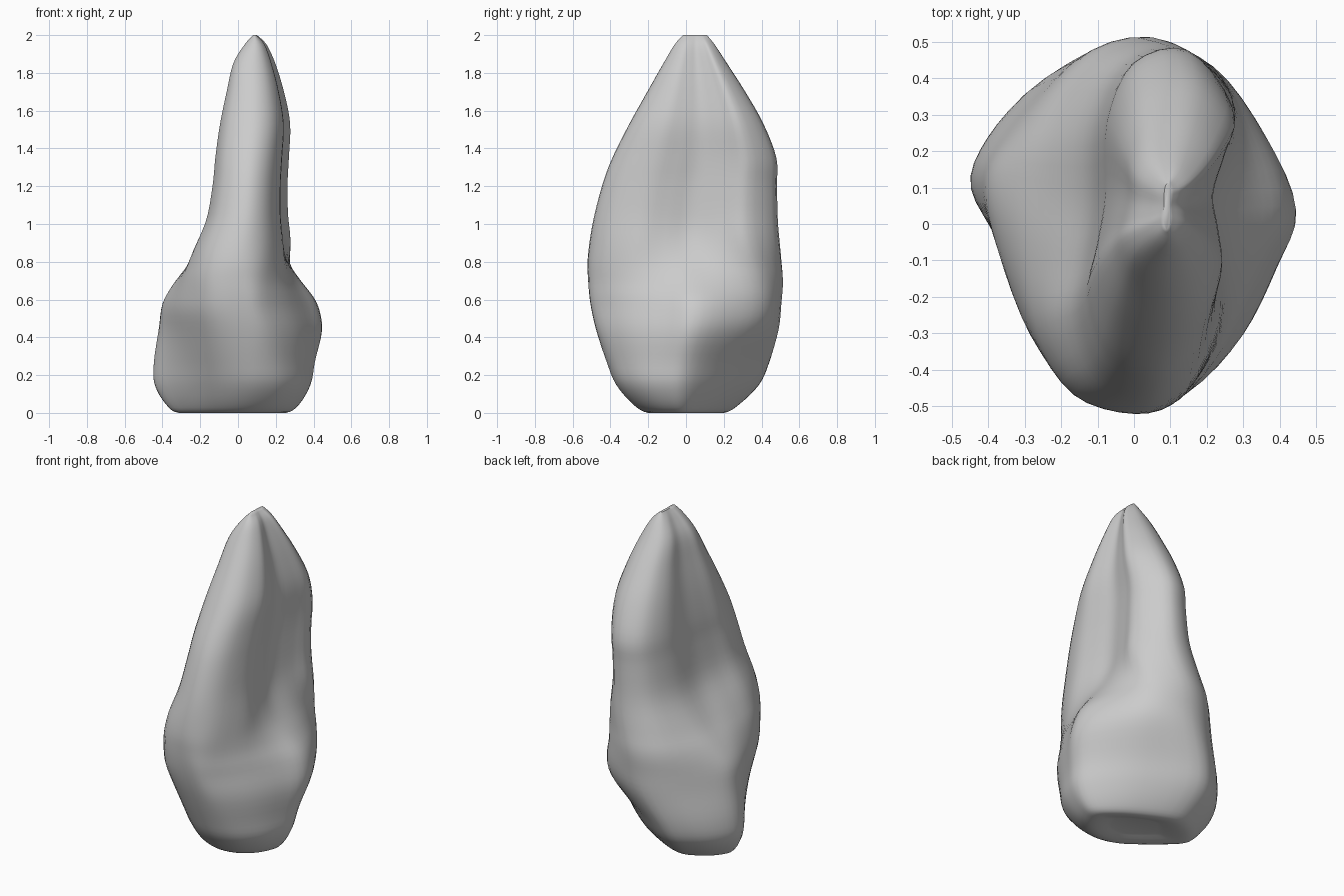
import bpy, bmesh, math

if "Cube" in bpy.data.objects:
    bpy.data.objects.remove(bpy.data.objects["Cube"])

# Outline per height: z, left x, right x, front y, back y
LEVELS = [
    (0.015, -0.15, 0.13, -0.10, 0.10),
    (0.00, -0.31, 0.25, -0.20, 0.20),
    (0.045, -0.38, 0.32, -0.28, 0.28),
    (0.15, -0.44, 0.38, -0.37, 0.385),
    (0.27, -0.445, 0.405, -0.42, 0.44),
    (0.44, -0.42, 0.445, -0.475, 0.49),
    (0.58, -0.40, 0.42, -0.505, 0.505),
    (0.70, -0.35, 0.36, -0.518, 0.513),
    (0.82, -0.275, 0.31, -0.52, 0.50),
    (1.00, -0.175, 0.265, -0.495, 0.48),
    (1.20, -0.135, 0.258, -0.445, 0.475),
    (1.35, -0.12, 0.265, -0.39, 0.472),
    (1.53, -0.095, 0.272, -0.30, 0.405),
    (1.70, -0.06, 0.24, -0.205, 0.31),
    (1.85, -0.025, 0.195, -0.12, 0.215),
    (1.95, 0.035, 0.15, -0.06, 0.15),
    (2.00, 0.08, 0.10, -0.015, 0.11),
]
# Unit cross-sections: slanted biting edge, diamond-like crown, grooved flattened root
BLADE = [(1, -.08), (.78, .25), (.38, .62), (-.25, 1), (-.62, .87), (-.9, .56), (-1, .22),
         (-.76, -.16), (-.42, -.55), (-.1, -.86), (.25, -1), (.58, -.92), (.82, -.68), (.96, -.38)]
CROWN = [(1, .1), (.82, .5), (.5, .86), (0, 1), (-.45, .87), (-.87, .46), (-1, .2),
         (-.92, -.16), (-.72, -.6), (-.4, -.92), (0, -1), (.28, -.95), (.6, -.65), (.85, -.22)]
ROOT = [(.7, .08), (.88, .4), (1, .68), (.4, 1), (-.36, .92), (-.74, .56), (-.76, .12),
        (-.88, -.2), (-1, -.5), (-.72, -.86), (-.05, -1), (.5, -.86), (.82, -.5), (.78, -.2)]
STEPS = 4


def spline(points, closed):
    """Smooth curve through points of any dimension."""
    n, out = len(points), []
    pick = lambda i: points[i % n] if closed else points[max(0, min(n - 1, i))]
    for i in range(n if closed else n - 1):
        quad = [pick(i + k) for k in (-1, 0, 1, 2)]
        for s in range(STEPS):
            t = s / STEPS
            out.append(tuple(0.5 * (2 * b + (c - a) * t + (2 * a - 5 * b + 4 * c - d) * t * t
                                    + (3 * b - a - 3 * c + d) * t ** 3)
                             for a, b, c, d in zip(*quad)))
    if not closed:
        out.append(points[-1])
    return out


def ease(z, start, end):
    w = max(0, min(1, (z - start) / (end - start)))
    return w * w * (3 - 2 * w)


sections = [spline(s, True) for s in (BLADE, CROWN, ROOT)]
bm = bmesh.new()
rings = []

# Loft the biting edge into the crown and then the root
for z, xl, xr, yf, yb in spline(LEVELS, False):
    w1, w2 = ease(z, 0.1, 0.6), ease(z, 0.55, 1.0)
    ring = []
    for blade, crown, root in zip(*sections):
        u, v = [b + (c - b) * w1 + (r - c) * w2 for b, c, r in zip(blade, crown, root)]
        x = (xl + xr) / 2 + u * (xr - xl) / 2
        y = (yf + yb) / 2 + v * (yb - yf) / 2
        ring.append(bm.verts.new((x, y, max(0, z))))
    rings.append(ring)

n = len(rings[0])
for low, high in zip(rings, rings[1:]):
    for i in range(n):
        j = (i + 1) % n
        bm.faces.new((low[i], low[j], high[j], high[i]))
bm.faces.new(rings[0][::-1])
bm.faces.new(rings[-1])
bmesh.ops.recalc_face_normals(bm, faces=bm.faces)

mesh = bpy.data.meshes.new("tooth")
bm.to_mesh(mesh)
bm.free()
tooth = bpy.data.objects.new("tooth", mesh)
bpy.context.collection.objects.link(tooth)
bpy.context.view_layer.objects.active = tooth
tooth.select_set(True)
bpy.ops.object.shade_smooth_by_angle(angle=math.radians(50))
